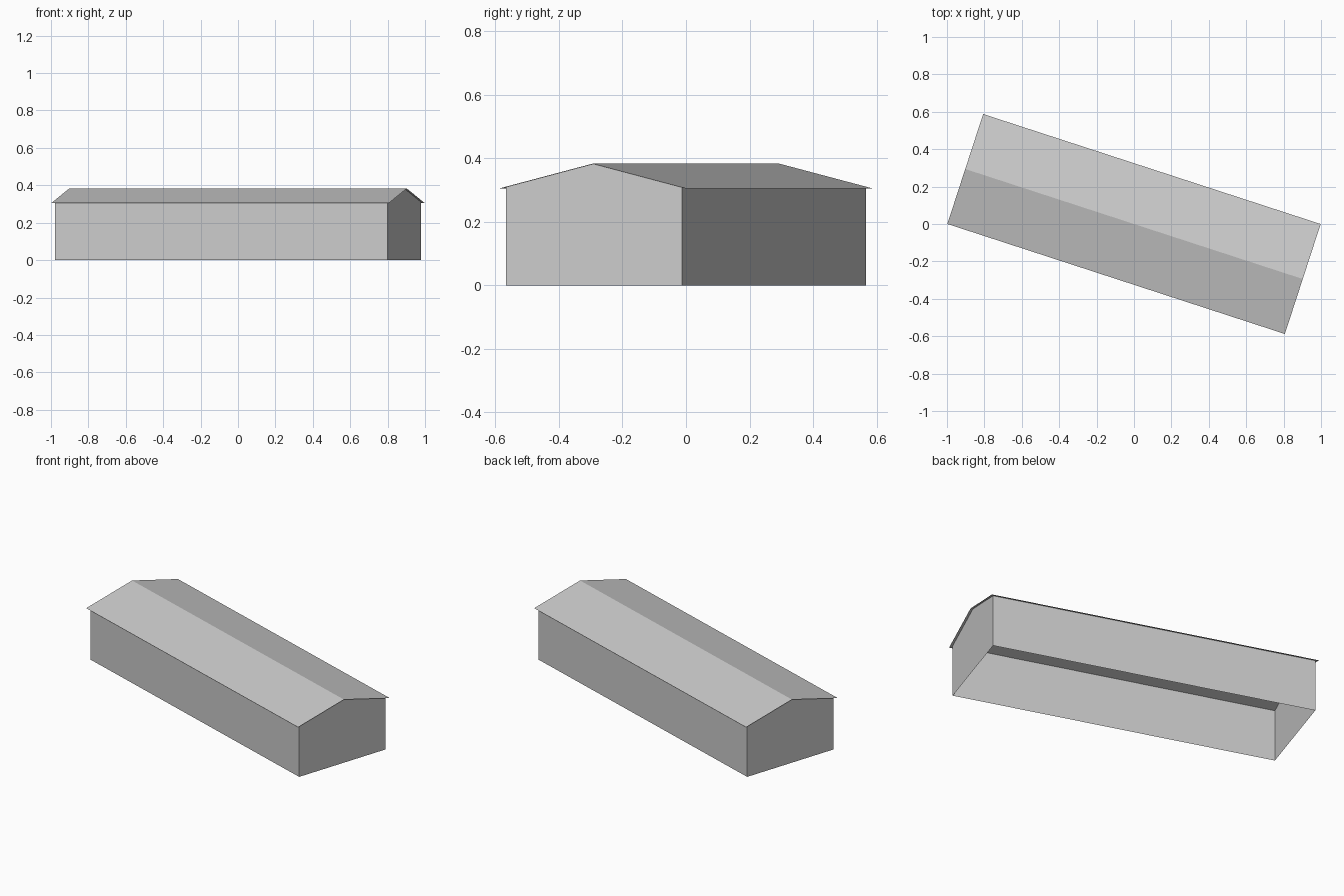
import bpy
import bmesh
from math import radians

old = bpy.data.objects.get("Cube")
if old:
    bpy.data.objects.remove(old, do_unlink=True)

# Main dimensions
TURN = radians(-18.05)
WALL_X, WALL_Y = 0.935, 0.291
ROOF_X, ROOF_Y = 0.949, 0.309
EAVE, RIDGE = 0.305, 0.383


def make_material(name, colour):
    mat = bpy.data.materials.new(name)
    mat.use_nodes = True
    mat.diffuse_color = colour
    mat.node_tree.nodes["Principled BSDF"].inputs["Base Color"].default_value = colour
    return mat


grey = make_material("light grey", (0.6, 0.6, 0.6, 1))


def add_part(name, faces):
    """Build an open sheet part from a list of corner loops."""
    bm = bmesh.new()
    for loop in faces:
        bm.faces.new([bm.verts.new(p) for p in loop])
    bmesh.ops.remove_doubles(bm, verts=bm.verts, dist=0.0001)
    mesh = bpy.data.meshes.new(name)
    bm.to_mesh(mesh)
    bm.free()
    mesh.materials.append(grey)
    obj = bpy.data.objects.new(name, mesh)
    obj.rotation_euler.z = TURN
    bpy.context.collection.objects.link(obj)
    return obj


def roof_height(y):
    return RIDGE - (RIDGE - EAVE) * abs(y) / ROOF_Y


# Walls: two long sides and two gable ends, open at the bottom
top = roof_height(WALL_Y)
walls = []
for s in (-1, 1):
    x, y = s * WALL_X, s * WALL_Y
    walls.append([(x, y, 0), (-x, y, 0), (-x, y, top), (x, y, top)])
    walls.append([(x, -y, 0), (x, y, 0), (x, y, top), (x, 0, RIDGE), (x, -y, top)])
add_part("walls", walls)

# Roof: two thin slopes overhanging the walls
slopes = []
for s in (-1, 1):
    x, y = s * ROOF_X, s * ROOF_Y
    slopes.append([(x, y, EAVE), (-x, y, EAVE), (-x, 0, RIDGE), (x, 0, RIDGE)])
add_part("roof", slopes)
